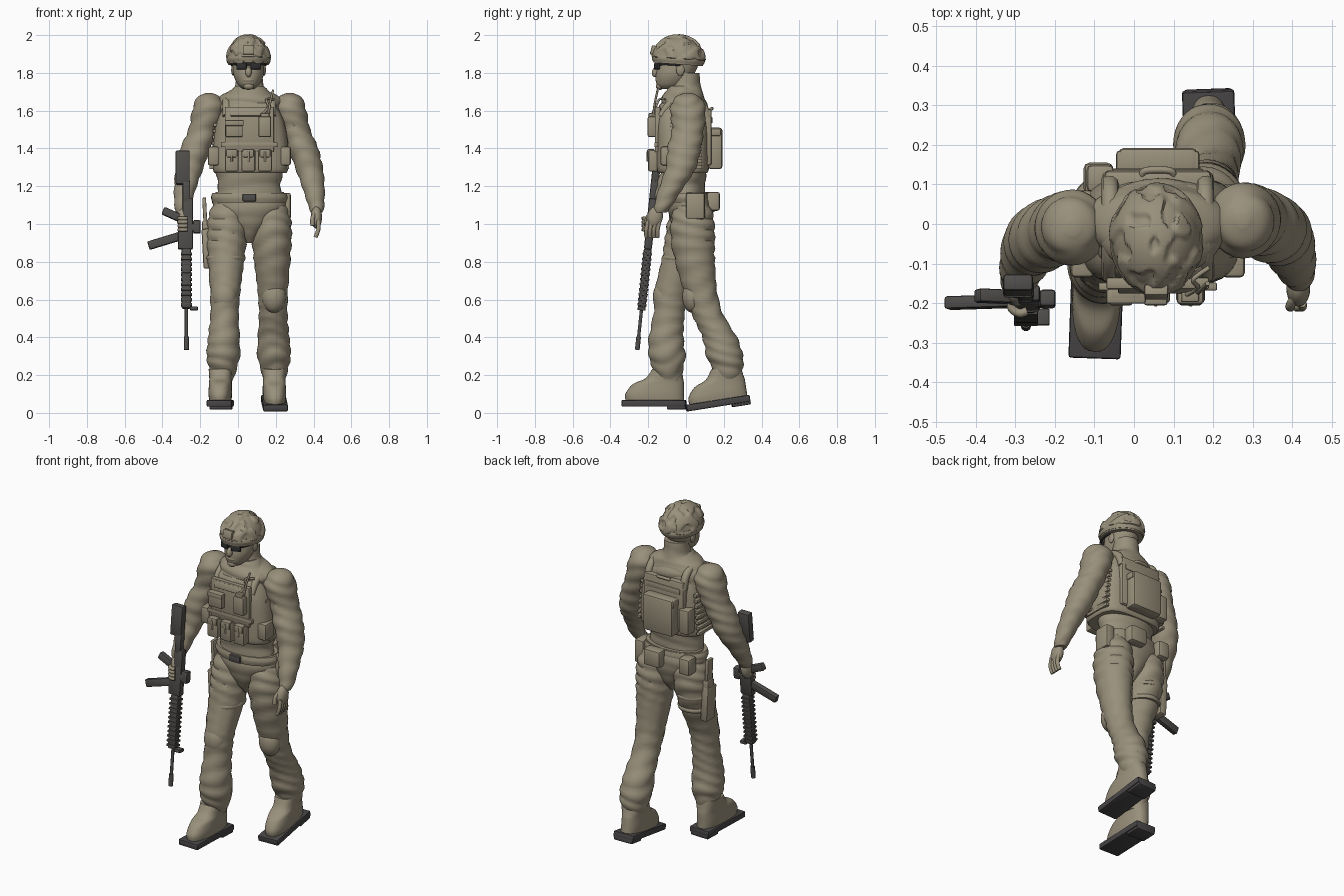
import bpy, bmesh, math
from mathutils import Vector, Matrix, noise

old_cube = bpy.data.objects.get("Cube")
if old_cube:
    bpy.data.objects.remove(old_cube, do_unlink=True)

made = []


def material(name, *colour):
    mat = bpy.data.materials.new(name)
    mat.use_nodes = True
    mat.diffuse_color = (*colour, 1)
    mat.node_tree.nodes["Principled BSDF"].inputs["Base Color"].default_value = (*colour, 1)
    return mat


TAN = material("uniform tan", .32, .28, .2)
GUN = material("gun grey", .08, .075, .07)
SOLE = material("sole dark grey", .065, .06, .06)
LENS = material("lens black", .03, .03, .03)


def place(x, y, z):
    return Matrix.Translation((x, y, z))


def spin(degrees, axis='X'):
    return Matrix.Rotation(math.radians(degrees), 4, axis)


# Shared frames: trunk centre line, middle of the head, helmet, and the slung rifle
BODY = place(.06, 0, 0)
HEAD = place(.056, -.04, 1.8)
HELMET = HEAD @ place(0, 0, .07) @ spin(-4)
RIFLE = place(-.273, -.188, 1) @ spin(-6)


def finish(name, bm, mat, frame):
    """Turn a bmesh into a named object with one material."""
    bmesh.ops.recalc_face_normals(bm, faces=bm.faces)
    mesh = bpy.data.meshes.new(name)
    bm.to_mesh(mesh)
    bm.free()
    mesh.materials.append(mat)
    ob = bpy.data.objects.new(name, mesh)
    ob.matrix_world = frame
    bpy.context.collection.objects.link(ob)
    made.append(ob)


def spline(rows, steps=6):
    """Catmull-Rom interpolation through rows of numbers."""
    rows = [Vector(row) for row in rows]
    padded = [rows[0], *rows, rows[-1]]
    for before, start, end, after in zip(padded, padded[1:], padded[2:], padded[3:]):
        pull_start, pull_end = (end - before) / 2, (after - start) / 2
        for k in range(steps):
            t = k / steps
            ease = t * t * (3 - 2 * t)
            yield (start.lerp(end, ease) + pull_start * t * (1 - t) ** 2
                   - pull_end * t * t * (1 - t))
    yield rows[-1]


def loft(name, rows, frame=BODY, power=2, fold=0, slant=1, sides=36):
    """Skin level rings (z, x radius, y radius, x, y) with cloth folds; the centre may be left out."""
    bm = bmesh.new()
    rings = []
    for z, rx, ry, x, y in spline([(*row, 0, 0)[:5] for row in rows]):
        ring = []
        for i in range(sides):
            a = math.tau * i / sides
            c, s = math.cos(a), math.sin(a)
            wave = abs(math.sin(z * 42 + slant * math.sin(a + z * 9) + math.cos(a * 2) / 2))
            grow = 1 + fold * (wave - .6)
            ring.append(bm.verts.new((
                x + rx * grow * math.copysign(abs(c) ** (2 / power), c),
                y + ry * grow * math.copysign(abs(s) ** (2 / power), s), z)))
        rings.append(ring)
    for low, high in zip(rings, rings[1:]):
        for i in range(sides):
            j = (i + 1) % sides
            bm.faces.new((low[i], low[j], high[j], high[i]))
    bm.faces.new(rings[0])
    bm.faces.new(rings[-1])
    finish(name, bm, TAN, frame)


def limb(name, joints, slant):
    """Folded cloth limb through joints (x, y, z, radius), with a domed top."""
    x, y, z, r = joints[0]
    dome = [(x, y, z + r * math.sqrt(1 - part * part), r * part) for part in (.2, .7)]
    loft(name, [(z, r, r * 1.1, x, y) for x, y, z, r in dome + joints],
         frame=Matrix(), fold=.1, slant=slant)


def band(name, z, height, rx, ry, frame=BODY):
    """Strap with a bulging edge."""
    loft(name, [(z - height / 2, rx, ry), (z, rx * 1.04, ry * 1.04), (z + height / 2, rx, ry)], frame)


def box(name, at, size, frame=BODY, mat=TAN, turn=Matrix()):
    """Box with rounded edges."""
    bm = bmesh.new()
    bmesh.ops.create_cube(bm, size=1, matrix=Matrix.Diagonal((*size, 1)))
    bmesh.ops.bevel(bm, geom=bm.edges[:], offset=min(size) / 5, segments=2, profile=.5, affect='EDGES')
    finish(name, bm, mat, frame @ place(*at) @ turn)


def ball(name, at, radii, frame=HEAD, turn=Matrix()):
    bm = bmesh.new()
    bmesh.ops.create_uvsphere(bm, u_segments=24, v_segments=14, radius=1,
                              matrix=Matrix.Diagonal((*radii, 1)))
    finish(name, bm, TAN, frame @ place(*at) @ turn)


def tube(name, points, radius, frame=BODY, mat=TAN):
    """Round tube along a smooth path."""
    curve = bpy.data.curves.new(name, 'CURVE')
    curve.dimensions = '3D'
    curve.bevel_depth, curve.bevel_resolution, curve.use_fill_caps = radius, 3, True
    path = list(spline(points))
    line = curve.splines.new('POLY')
    line.points.add(len(path) - 1)
    for point, position in zip(line.points, path):
        point.co = (*position, 1)
    curve.materials.append(mat)
    ob = bpy.data.objects.new(name, curve)
    ob.matrix_world = frame
    bpy.context.collection.objects.link(ob)
    made.append(ob)


# Pelvis, shirt, neck and scarf
loft("pelvis", [(.9, .02, .04), (.96, .07, .08), (1.03, .14, .105), (1.1, .195, .115), (1.17, .18, .1)],
     BODY @ place(0, .02, 0), fold=.03)
loft("shirt", [(1.12, .18, .1), (1.2, .165, .1), (1.3, .18, .11), (1.55, .19, .11), (1.63, .185, .105),
               (1.68, .15, .095), (1.72, .08, .08), (1.8, .07, .07)], fold=.04)
loft("scarf", [(1.58, .16, .13), (1.63, .165, .125), (1.67, .145, .11), (1.71, .1, .09), (1.73, .075, .075)],
     BODY @ place(0, -.015, 0), fold=.1)
band("belt", 1.14, .05, .195, .115, BODY @ place(0, .01, 0))
box("belt_buckle", (0, -.112, 1.14), (.07, .02, .04), mat=GUN)

# Striding legs: height, radius, then depth of the right and left leg
LEG = [(1.04, .1, .02, .035), (.95, .106, .01, .035), (.82, .097, -.02, .045), (.65, .08, -.075, .075),
       (.52, .075, -.09, .115), (.4, .083, -.105, .178), (.3, .088, -.1, .205), (.23, .072, -.095, .22),
       (.17, .055, -.09, .22)]
limb("right_trouser", [(-.087 + z * .03, back, z, r) for z, r, back, _ in LEG], slant=1.5)
limb("left_trouser", [(.197 - z * .02, back, z, r) for z, r, _, back in LEG], slant=-1.5)


def boot(side, frame):
    """Boot with its heel at the frame origin and its toe along -y."""
    loft(side + "_boot", [(.03, .058, .155, 0, -.165), (.07, .062, .155, 0, -.165), (.12, .06, .135, 0, -.145),
                          (.15, .06, .1, 0, -.115), (.2, .064, .078, 0, -.1)], frame, power=2.5)
    box(side + "_sole", (0, -.17, .018), (.132, .34, .036), frame, SOLE)
    box(side + "_heel", (0, -.05, 0), (.12, .1, .03), frame, SOLE)


boot("right", place(-.088, 0, .033) @ spin(-2, 'Z'))
boot("left", place(.187, .34, .06) @ spin(9) @ spin(2, 'Z'))
for side, x, y in (("right", -.07, -.12), ("left", .19, .035)):
    ball(side + "_knee_pad", (x, y, .615), (.064, .055, .085), Matrix())

# Arms and hands, mirrored about the trunk
ARM = [(.215, 0, 1.61, .085), (.245, 0, 1.5, .077), (.285, -.02, 1.4, .08), (.318, -.04, 1.29, .072),
       (.34, -.09, 1.19, .058), (.354, -.13, 1.1, .043), (.356, -.145, 1.06, .03)]
for side, s in (("left", 1), ("right", -1)):
    limb(side + "_sleeve", [(.06 + s * x, y + s * .01, z, r) for x, y, z, r in ARM], slant=s)
    ball(side + "_palm", (s * .355, -.165, 1.035), (.03, .042, .06), BODY, spin(-15))
for i in range(4):
    y, z = i * .02 - .2, 1.03 - i * .02
    tube("left_finger", [(.365, y, 1.02), (.365, y - .01, .97), (.35, y - .01, .93)], .011)
    tube("right_finger", [(-.36, -.18, z), (-.37, -.21, z), (-.35, -.225, z), (-.33, -.22, z)], .011)
tube("left_thumb", [(.35, -.18, 1.06), (.335, -.205, 1.03), (.335, -.21, .99)], .012)

# Head, face and glasses
loft("head", [(-.085, .03, .045, 0, -.05), (-.06, .058, .078, 0, -.038), (-.01, .08, .1, 0, -.02),
              (.05, .083, .108), (.1, .082, .108), (.14, .06, .08)], HEAD)
ball("nose", (0, -.12, .005), (.017, .02, .028), turn=spin(-15))
ball("mouth", (0, -.102, -.037), (.034, .02, .016))
ball("chin", (0, -.098, -.07), (.028, .022, .02))
box("glasses_bridge", (0, -.12, .045), (.05, .012, .01), HEAD, LENS)
for s in (-1, 1):
    ball("ear", (s * .082, .01, .015), (.01, .022, .03))
    box("lens", (s * .037, -.113, .036), (.056, .016, .034), HEAD, LENS, spin(s * 18, 'Z'))
    tube("glasses_arm", [(s * .066, -.1, .045), (s * .085, -.05, .045), (s * .09, .01, .04)], .005, HEAD, LENS)

# Helmet with a lumpy cloth cover
bm = bmesh.new()
bmesh.ops.create_uvsphere(bm, u_segments=80, v_segments=56, radius=1)
for v in bm.verts:
    lump = max(0, min(1, noise.noise(v.co * 2.7) * 6 + .4)) if v.co.z > .05 else 0
    v.co = Vector((v.co.x * .112, v.co.y * .134, max(v.co.z, -.2) * .125)) * (1 + lump * .08)
finish("helmet", bm, TAN, HELMET)
band("helmet_band", 0, .035, .113, .135, HELMET)
box("helmet_mount", (0, -.132, .12), (.06, .028, .05), HEAD, turn=spin(-15))

# Vest with plates, straps and webbing
loft("vest", [(1.27, .19, .13), (1.3, .2, .14), (1.42, .2, .14), (1.54, .18, .138), (1.62, .14, .125),
              (1.64, .12, .115)], BODY @ place(.006, -.018, 0), power=3.4)
box("front_plate", (0, -.15, 1.5), (.26, .03, .24))
box("front_flap", (0, -.162, 1.59), (.2, .02, .04), turn=spin(-15))
box("waist_webbing", (0, -.158, 1.42), (.3, .02, .025))
for s in (-1, 1):
    x = s * .12
    tube("vest_strap", [(x, -.13, 1.57), (x, -.08, 1.64), (x, 0, 1.67), (x, .08, 1.64), (x, .115, 1.56)], .022)
    box("side_pouch", (s * .19, -.09, 1.36), (.06, .09, .1))
    for k in range(8):
        box("side_webbing", (s * (.2 - k * .003), 0, 1.3 + k * .032), (.022, .17, .02))

# Chest pouches and radio
for k in range(3):
    x = k * .088 - .093
    box("magazine_pouch", (x, -.175, 1.335), (.073, .05, .115))
    box("magazine_flap", (x, -.186, 1.375), (.06, .04, .045))
    tube("pouch_tab", [(x, -.203, 1.385), (x, -.203, 1.33)], .006)
box("chest_pouch", (-.08, -.175, 1.505), (.09, .04, .09))
box("chest_pouch_flap", (-.08, -.183, 1.535), (.1, .036, .03))
box("radio", (.082, -.178, 1.515), (.068, .05, .11))
box("radio_top", (.082, -.18, 1.575), (.045, .035, .025))
tube("radio_antenna", [(.1, -.175, 1.57), (.11, -.165, 1.64), (.126, -.15, 1.71)], .006)
tube("radio_cable", [(.07, -.18, 1.58), (.1, -.16, 1.62), (.09, -.14, 1.66), (.13, -.11, 1.66)], .006)

# Back panel and pack
box("back_panel", (0, .105, 1.46), (.27, .06, .3))
box("back_pack", (0, .155, 1.4), (.2, .075, .22))
box("pack_flap", (0, .15, 1.485), (.21, .07, .04))
box("upper_back_strip", (0, .125, 1.55), (.23, .03, .035))
tube("drag_handle", [(-.04, .12, 1.6), (-.03, .135, 1.61), (.03, .135, 1.61), (.04, .12, 1.6)], .009)
box("back_side_pouch", (-.145, .115, 1.38), (.07, .07, .15))

# Hip pouches and thigh holster
box("left_hip_pouch", (.19, .05, 1.095), (.06, .1, .14))
box("back_pouch", (.05, .145, 1.12), (.11, .07, .1))
box("right_hip_pouch", (-.15, .115, 1.11), (.075, .08, .1))
holster = place(-.167, .02, .9) @ spin(-3, 'Y')
box("holster", (0, 0, -.03), (.045, .085, .21), holster)
box("holster_cap", (0, .01, .08), (.038, .06, .07), holster)
box("holster_hanger", (0, .01, .16), (.02, .05, .16), holster)
for z in (.82, .9):
    band("thigh_strap", z, .025, .1, .108, place(-.063, z / 4 - .22, 0))

# Rifle, muzzle down with its belly outward: offset, height, width and length of each block
for name, x, z, width, length in [
        ("receiver", -.005, -.045, .08, .18), ("upper_receiver", .008, .06, .055, .15),
        ("buffer_tube", 0, .17, .04, .12), ("stock", -.02, .3, .075, .18), ("handguard", 0, -.29, .05, .32),
        ("sight", .055, -.015, .04, .07), ("sight_base", .035, -.02, .04, .04), ("front_sight", .04, -.45, .04, .02)]:
    box(name, (x, 0, z), (width, .042, length), RIFLE, GUN)
box("magazine", (-.11, 0, -.088), (.19, .032, .045), RIFLE, GUN, spin(-17, 'Y'))
box("rifle_grip", (-.065, 0, .045), (.13, .034, .042), RIFLE, GUN, spin(24, 'Y'))
for k in range(11):
    box("rail_rib", (0, 0, -.16 - k * .027), (.06, .05, .013), RIFLE, GUN)
tube("barrel", [(0, 0, -.44), (0, 0, -.62)], .009, RIFLE, GUN)
tube("muzzle", [(0, 0, -.6), (0, 0, -.67)], .013, RIFLE, GUN)

# Turn paths into meshes and shade smooth, keeping hard edges
bpy.ops.object.select_all(action='DESELECT')
for ob in made:
    ob.select_set(True)
bpy.context.view_layer.objects.active = made[0]
bpy.ops.object.convert(target='MESH')
bpy.ops.object.shade_smooth_by_angle(angle=math.radians(40))
